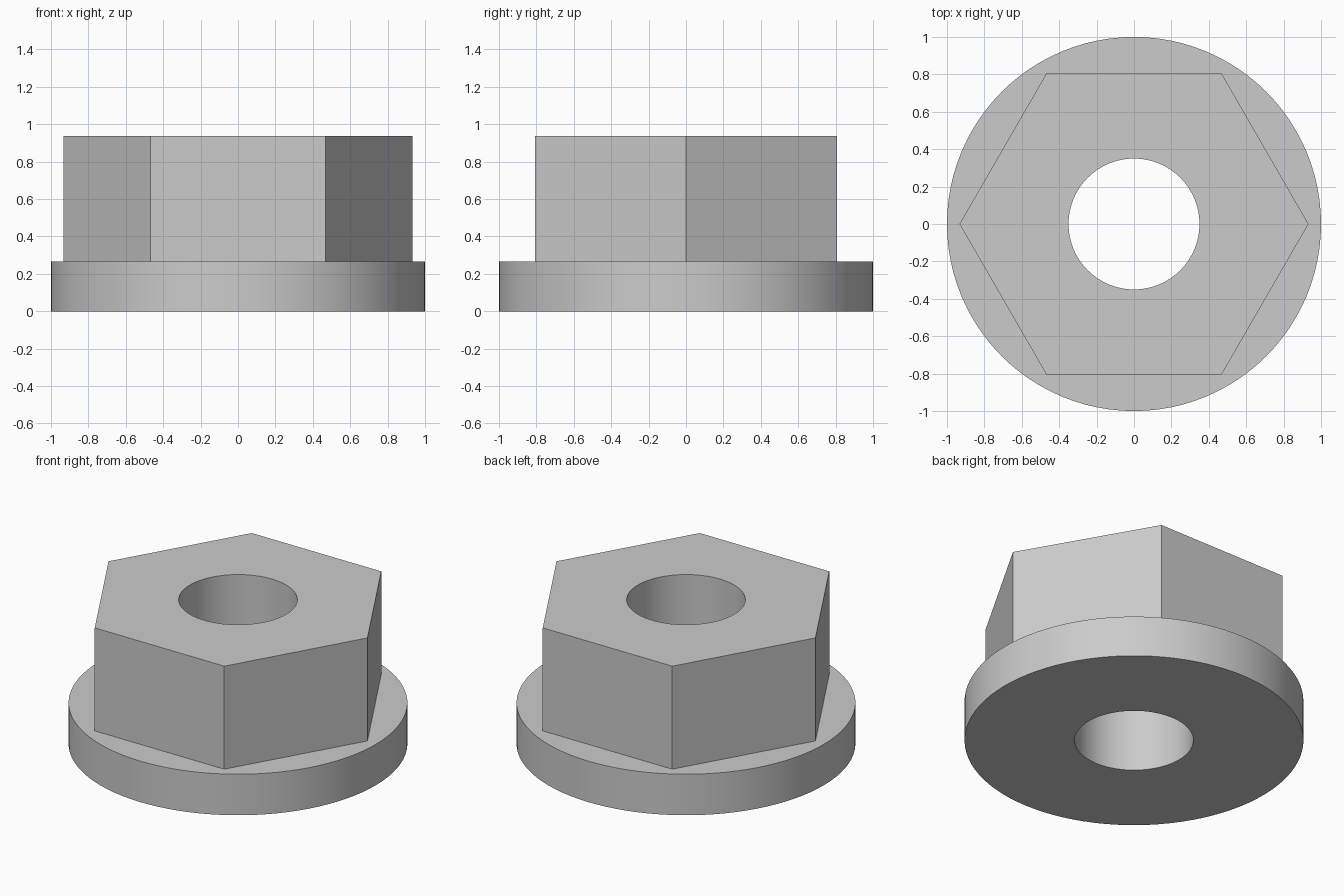
import bpy, bmesh, math

if "Cube" in bpy.data.objects:
    bpy.data.objects.remove(bpy.data.objects["Cube"], do_unlink=True)

SEGMENTS = 96          # divisible by six so the hex corners land on vertices
BORE, FLANGE, HEX = 0.35, 1.0, 0.933
FLANGE_TOP, HEIGHT = 0.267, 0.938


def round_radius(radius):
    return lambda angle: radius


def hex_radius(corner):
    sector = math.pi / 3
    apothem = corner * math.cos(sector / 2)
    return lambda angle: apothem / math.cos(angle % sector - sector / 2)


def make_ring(bm, radius_at, z):
    angles = [math.tau * i / SEGMENTS for i in range(SEGMENTS)]
    return [bm.verts.new((radius_at(a) * math.cos(a), radius_at(a) * math.sin(a), z))
            for a in angles]


# Steel material
steel = bpy.data.materials.new("grey steel")
steel.use_nodes = True
colour = (0.6, 0.6, 0.6, 1)
steel.diffuse_color = colour
steel.node_tree.nodes["Principled BSDF"].inputs["Base Color"].default_value = colour

# Closed section: underside, flange, hex head, top and bore
section = [
    (round_radius(BORE), 0),
    (round_radius(FLANGE), 0),
    (round_radius(FLANGE), FLANGE_TOP),
    (hex_radius(HEX), FLANGE_TOP),
    (hex_radius(HEX), HEIGHT),
    (round_radius(BORE), HEIGHT),
]
bm = bmesh.new()
rings = [make_ring(bm, radius_at, z) for radius_at, z in section]
for lower, upper in zip(rings, rings[1:] + rings[:1]):
    for i in range(SEGMENTS):
        j = (i + 1) % SEGMENTS
        bm.faces.new((lower[i], lower[j], upper[j], upper[i]))
bmesh.ops.recalc_face_normals(bm, faces=bm.faces[:])

mesh = bpy.data.meshes.new("flanged_hex_nut")
bm.to_mesh(mesh)
bm.free()
mesh.materials.append(steel)
nut = bpy.data.objects.new("flanged_hex_nut", mesh)
bpy.context.collection.objects.link(nut)

# Smooth round walls, crisp edges
bpy.ops.object.select_all(action="DESELECT")
nut.select_set(True)
bpy.context.view_layer.objects.active = nut
bpy.ops.object.shade_smooth_by_angle(angle=math.radians(30))
